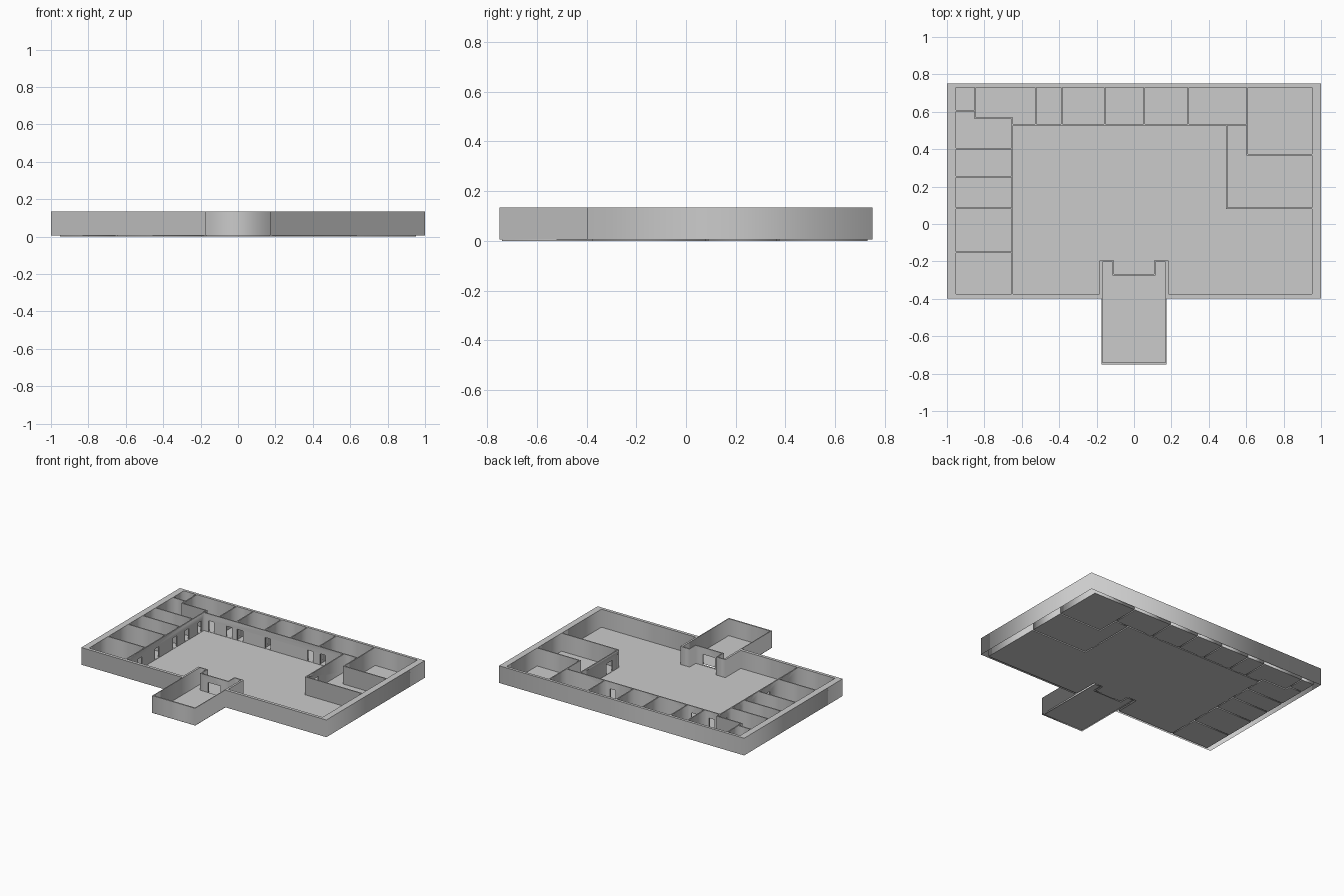
import bpy, bmesh

if "Cube" in bpy.data.objects:
    bpy.data.objects.remove(bpy.data.objects["Cube"])

T = 0.004        # half thickness of partitions
H = 0.133        # wall height
SILL = 0.002     # door threshold level

grey = bpy.data.materials.new("plain_grey")
grey.diffuse_color = (0.6, 0.6, 0.6, 1)
grey.use_nodes = True
grey.node_tree.nodes["Principled BSDF"].inputs["Base Color"].default_value = grey.diffuse_color


def inset(poly):
    """Shrink a counter-clockwise right-angled polygon by T."""
    out = []
    for i, (x, y) in enumerate(poly):
        px, py = poly[i - 1]
        nx, ny = poly[(i + 1) % len(poly)]
        ox = oy = 0
        for dx, dy in ((x - px, y - py), (nx - x, ny - y)):
            length = abs(dx) + abs(dy)
            ox -= dy / length
            oy += dx / length
        out.append((x + T * ox, y + T * oy))
    return out


def rect(x0, y0, x1, y1):
    return [(x0, y0), (x1, y0), (x1, y1), (x0, y1)]


def add_object(name, mesh):
    ob = bpy.data.objects.new(name, mesh)
    bpy.context.collection.objects.link(ob)
    mesh.materials.clear()
    mesh.materials.append(grey)
    return ob


# Outside outline with the entrance porch
E, N, S = 0.957, 0.734, -0.379
outline = [(-1, -.398), (-.175, -.398), (-.175, -.75), (.175, -.75),
           (.175, -.398), (1, -.398), (1, .75), (-1, .75)]

# Rooms along partition centre lines
rooms = []
ys = [S, -.15, .085, .253, .403]
for a, b in zip(ys, ys[1:]):
    rooms.append(rect(-E, a, -.65, b))
xs = [-.525, -.385, -.157, .055, .29, .605]
for a, b in zip(xs, xs[1:]):
    rooms.append(rect(a, .53, b, N))
rooms += [
    rect(-E, .605, -.85, N),
    [(-E, .403), (-.65, .403), (-.65, .565), (-.85, .565), (-.85, .605), (-E, .605)],
    [(-.65, .53), (-.525, .53), (-.525, N), (-.85, N), (-.85, .565), (-.65, .565)],
    rect(.605, .37, E, N),
    [(.495, .085), (E, .085), (E, .37), (.605, .37), (.605, .53), (.495, .53)],
    # main hall
    [(-.65, S), (-.18, S), (-.18, -.2), (-.112, -.2), (-.112, -.272), (.112, -.272),
     (.112, -.2), (.18, -.2), (.18, S), (E, S), (E, .085), (.495, .085),
     (.495, .53), (-.65, .53)],
    # entrance vestibule
    [(-.173, -.744), (.173, -.744), (.173, -.2), (.112, -.2), (.112, -.272),
     (-.112, -.272), (-.112, -.2), (-.173, -.2)],
]
rooms = [inset(r) for r in rooms]

# Floors, one flat plate per room
bm = bmesh.new()
for r in rooms:
    z = 0.008 if min(p[1] for p in r) < -.5 else 0
    f = bm.faces.new([bm.verts.new((x, y, z)) for x, y in r])
    f.normal_update()
mesh = bpy.data.meshes.new("floors")
bm.to_mesh(mesh)
bm.free()
add_object("floors", mesh)

# Walls: outline with room-shaped holes, extruded
curve = bpy.data.curves.new("wall_plan", 'CURVE')
curve.dimensions = '2D'
curve.fill_mode = 'BOTH'
curve.extrude = H / 2
for poly in [outline] + rooms:
    s = curve.splines.new('POLY')
    s.points.add(len(poly) - 1)
    for p, (x, y) in zip(s.points, poly):
        p.co = (x, y, 0, 1)
    s.use_cyclic_u = True
plan = bpy.data.objects.new("wall_plan", curve)
bpy.context.collection.objects.link(plan)
dg = bpy.context.evaluated_depsgraph_get()
mesh = bpy.data.meshes.new_from_object(plan.evaluated_get(dg))
bpy.data.objects.remove(plan)
bm = bmesh.new()
bm.from_mesh(mesh)
bmesh.ops.remove_doubles(bm, verts=bm.verts, dist=1e-4)
bmesh.ops.translate(bm, verts=bm.verts, vec=(0, 0, H / 2))
bmesh.ops.recalc_face_normals(bm, faces=bm.faces)
bm.to_mesh(mesh)
bm.free()
walls = add_object("walls", mesh)

# Doorways
doors = [(-.65, y, .03, .045) for y in (-.22, -.02, .19, .327, .477)]
doors += [(x, .53, .045, .03) for x in (-.585, -.44, -.352, -.124, .223, .325)]
doors += [(.495, .19, .03, .07), (0, -.272, .1, .03)]
bm = bmesh.new()
for x, y, sx, sy in doors:
    g = bmesh.ops.create_cube(bm, size=1)
    for v in g["verts"]:
        v.co = (x + v.co.x * sx, y + v.co.y * sy, SILL + (v.co.z + .5) * .08)
cut_mesh = bpy.data.meshes.new("door_cutter")
bm.to_mesh(cut_mesh)
bm.free()
cutter = add_object("door_cutter", cut_mesh)
mod = walls.modifiers.new("doorways", 'BOOLEAN')
mod.operation = 'DIFFERENCE'
mod.solver = 'EXACT'
mod.object = cutter
dg = bpy.context.evaluated_depsgraph_get()
dg.update()
walls_mesh = bpy.data.meshes.new_from_object(walls.evaluated_get(dg))
walls.modifiers.clear()
bpy.data.objects.remove(cutter)

# Open the underside of the hollow walls and lift the outside lower edge
bm = bmesh.new()
bm.from_mesh(walls_mesh)
under = [f for f in bm.faces if all(abs(v.co.z) < 1e-4 for v in f.verts)]
bmesh.ops.delete(bm, geom=under, context='FACES')
for v in bm.verts:
    if v.co.z < 1e-4 and any(abs(v.co.x - x) + abs(v.co.y - y) < 1e-3 for x, y in outline):
        v.co.z = 0.006
bm.to_mesh(walls_mesh)
bm.free()
walls.data = walls_mesh
walls_mesh.materials.clear()
walls_mesh.materials.append(grey)
for p in walls_mesh.polygons:
    p.material_index = 0
